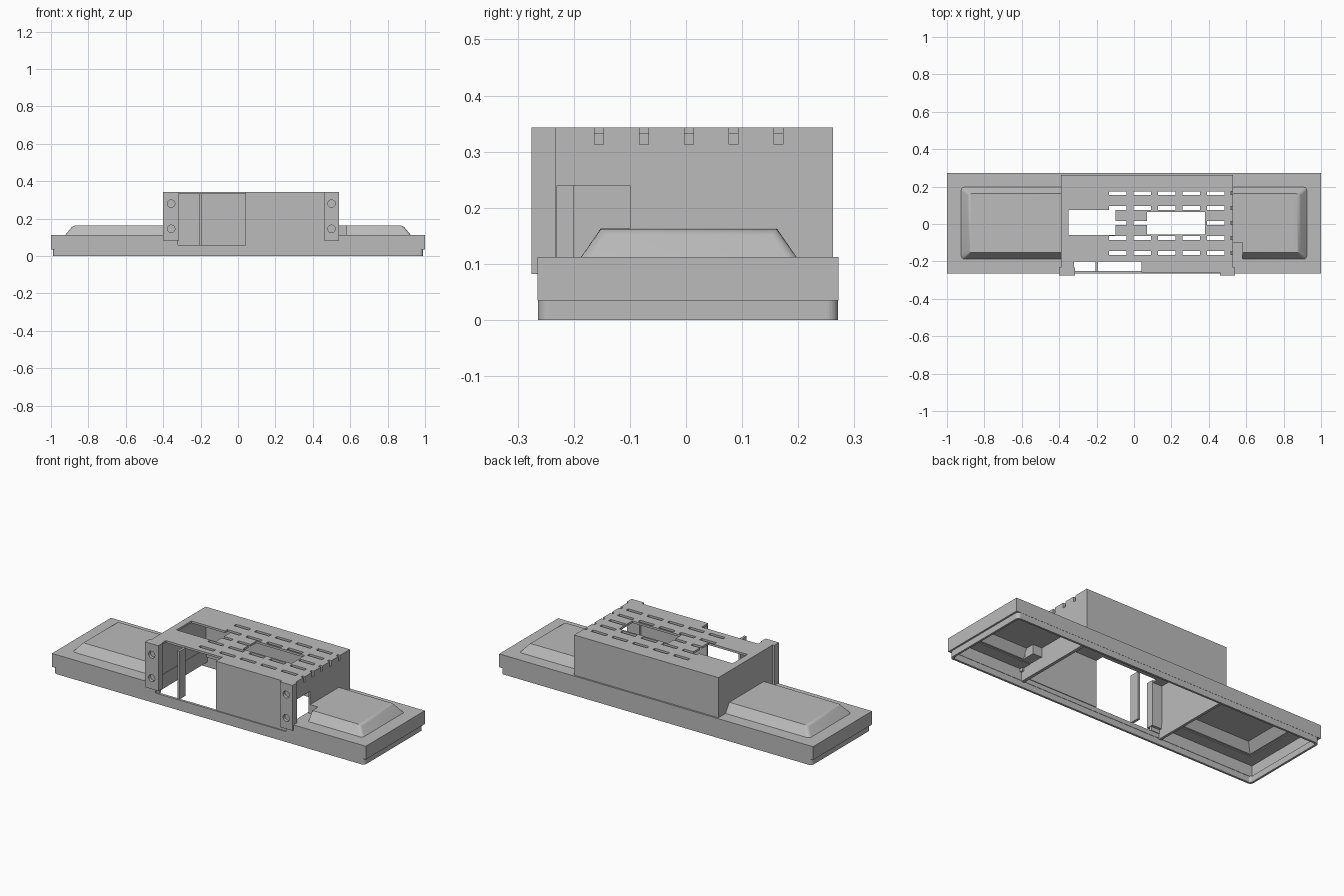
import bpy, bmesh
from mathutils import Matrix, Vector

cube = bpy.data.objects.get("Cube")
if cube:
    bpy.data.objects.remove(cube, do_unlink=True)

GREY = (0.5, 0.5, 0.5, 1)
grey = bpy.data.materials.new("light grey")
grey.use_nodes = True
grey.diffuse_color = GREY
grey.node_tree.nodes["Principled BSDF"].inputs["Base Color"].default_value = GREY


def add_box(bm, x, y, z):
    """Box from three (low, high) ranges."""
    lo, hi = Vector((x[0], y[0], z[0])), Vector((x[1], y[1], z[1]))
    mat = Matrix.Translation((lo + hi) / 2) @ Matrix.Diagonal((*(hi - lo), 1))
    return bmesh.ops.create_cube(bm, size=1, matrix=mat)["verts"]


def finish(name, bm):
    mesh = bpy.data.meshes.new(name)
    bm.to_mesh(mesh)
    bm.free()
    mesh.materials.append(grey)
    obj = bpy.data.objects.new(name, mesh)
    bpy.context.collection.objects.link(obj)
    return obj


def boxes(name, *ranges):
    bm = bmesh.new()
    for r in ranges:
        add_box(bm, *r)
    return finish(name, bm)


def cut(obj, cutter):
    """Subtract the cutter for good, then drop it."""
    cutter.hide_render = True
    mod = obj.modifiers.new("cut", "BOOLEAN")
    mod.operation, mod.solver = "DIFFERENCE", "EXACT"
    mod.use_self = True
    mod.object = cutter
    bpy.context.view_layer.objects.active = obj
    bpy.ops.object.modifier_apply(modifier=mod.name)
    bpy.data.objects.remove(cutter, do_unlink=True)


def rounded_block(name, x, y, z, radius):
    """Box with rounded upright corners."""
    bm = bmesh.new()
    add_box(bm, x, y, z)
    upright = [e for e in bm.edges
               if abs(e.verts[0].co.z - e.verts[1].co.z) > 1e-4]
    bmesh.ops.bevel(bm, geom=upright, offset=radius, segments=6,
                    profile=0.5, affect="EDGES")
    return finish(name, bm)


def hood(name, side, inner, outer, y, z, slope, soft=0.0):
    """Block sloping on front, back and its outer end."""
    bm = bmesh.new()
    xs = sorted((side * inner, side * outer))
    verts = add_box(bm, xs, y, z)
    mid = sum(y) / 2
    for v in verts:
        if v.co.z > z[1] - 1e-4:
            v.co.y += slope if v.co.y < mid else -slope
            if abs(v.co.x - side * outer) < 1e-4:
                v.co.x -= side * slope * 1.2
    if soft:
        tips = [e for e in bm.edges
                if all(abs(v.co.x) > outer - slope * 2 for v in e.verts)
                and max(v.co.z for v in e.verts) > z[1] - 1e-4]
        bmesh.ops.bevel(bm, geom=tips, offset=soft, segments=4,
                        profile=0.5, affect="EDGES")
    return finish(name, bm)


# Hollow base tray, open below the hoods and the housing
base = boxes("base_tray", ((-1, 1), (-0.265, 0.272), (0.035, 0.112)))
cut(base, boxes("base_cutter",
                ((-0.985, 0.985), (-0.25, 0.258), (-0.1, 0.1)),
                ((-0.92, -0.37), (-0.182, 0.192), (0.05, 0.2)),
                ((0.5, 0.92), (-0.182, 0.192), (0.05, 0.2)),
                ((-0.38, 0.52), (-0.246, 0.25), (0.05, 0.2)),
                ((-0.34, 0.49), (-0.3, -0.2), (0.06, 0.2))))

# Rounded lower rim
rim = rounded_block("lower_rim", (-0.99, 0.99), (-0.264, 0.271), (0, 0.036), 0.02)
cut(rim, rounded_block("rim_cutter", (-0.978, 0.978), (-0.252, 0.259),
                       (-0.1, 0.1), 0.014))

# Sloped hoods at both ends
notch = ((0.5, 0.58), (-0.3, -0.1), (0.112, 0.3))
for side, label, inner in ((-1, "right", 0.385), (1, "left", 0.525)):
    shell = hood(label + "_hood", side, inner, 0.93, (-0.192, 0.202),
                 (0.105, 0.163), 0.04, 0.015)
    cut(shell, hood("hood_cutter", side, inner - 0.1, 0.918, (-0.18, 0.19),
                    (0.09, 0.153), 0.04))
    if side > 0:
        cut(shell, boxes("notch_cutter", notch))
    bpy.context.view_layer.objects.active = shell
    shell.select_set(True)
    bpy.ops.object.shade_smooth_by_angle()
    shell.select_set(False)

# Walls and floor of the notch in the left hood
boxes("hood_notch_lining",
      ((0.53, 0.585), (-0.1, -0.09), (0.1, 0.16)),
      ((0.58, 0.588), (-0.155, -0.09), (0.1, 0.16)),
      ((0.52, 0.585), (-0.19, -0.095), (0.102, 0.112)))

# Housing with vents, windows and the front bay
housing = boxes("housing", ((-0.39, 0.53), (-0.258, 0.262), (0.06, 0.343)))
cut(housing, boxes("housing_cavity",
                   ((-0.378, 0.518), (-0.246, 0.25), (-0.1, 0.331))))
holes = [((-0.35, -0.1), (-0.06, 0.075), (0.3, 0.4)),
         ((0.07, 0.38), (-0.055, 0.065), (0.3, 0.4)),
         ((-0.32, 0.04), (-0.3, -0.2), (0.05, 0.4)),
         ((0.5, 0.6), (-0.23, -0.1), (0.112, 0.24))]
for row in range(5):
    y = -0.155 + 0.08 * row
    for col in range(5):
        x = -0.135 + 0.131 * col
        holes.append(((x, x + 0.094), (y - 0.01, y + 0.01), (0.3, 0.4)))
    holes.append(((0.515, 0.6), (y - 0.008, y + 0.008), (0.313, 0.4)))
cut(housing, boxes("vent_cutter", *holes))

# Upright bar in the front bay
boxes("bay_divider", ((-0.207, -0.193), (-0.256, -0.2), (0.06, 0.335)))

# Cross ribs between the tray and the housing
boxes("cross_ribs",
      ((-0.39, -0.375), (-0.251, 0.259), (0.03, 0.112)),
      ((0.512, 0.53), (-0.251, 0.259), (0.03, 0.112)))

# Front mounting flanges with screw holes
for label, x in (("right", (-0.4, -0.315)), ("left", (0.46, 0.54))):
    flange = boxes(label + "_flange", (x, (-0.275, -0.232), (0.082, 0.343)))
    bm = bmesh.new()
    for z in (0.145, 0.28):
        place = Matrix.Translation((sum(x) / 2, -0.27, z))
        bmesh.ops.create_cone(bm, cap_ends=True, segments=24, radius1=0.02,
                              radius2=0.02, depth=0.06,
                              matrix=place @ Matrix.Rotation(1.5708, 4, "X"))
    cut(flange, finish("screw_hole_cutter", bm))
